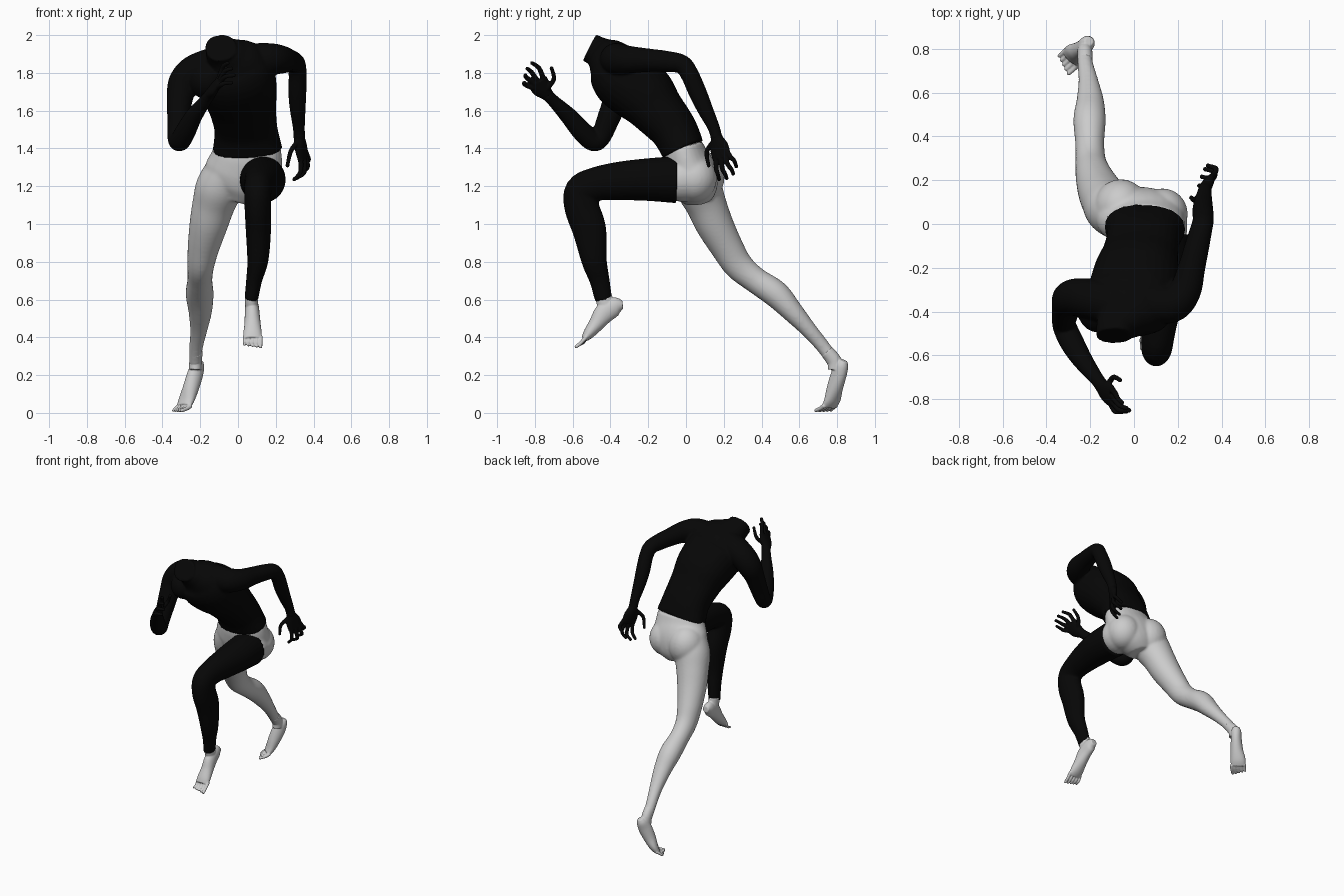
import bpy, bmesh, math
from mathutils import Vector as V


def catmull(rows, steps=5):
    out = []
    n = len(rows)
    for i in range(n - 1):
        p = [rows[max(i - 1, 0)], rows[i], rows[i + 1], rows[min(i + 2, n - 1)]]
        for s in range(steps):
            t = s / steps
            out.append([0.5 * (2 * b + (c - a) * t + (2 * a - 5 * b + 4 * c - d) * t * t
                               + (3 * b - a - 3 * c + d) * t ** 3) for a, b, c, d in zip(*p)])
    return out + [list(rows[-1])]


def loft(bm, rows, side=(1, 0, 0), power=1.0, seg=28):
    """Closed tube through rows of (x, y, z, half width, half depth)."""
    rows = catmull([r if len(r) == 5 else (*r, r[3]) for r in rows])
    pts = [V(r[:3]) for r in rows]
    side, rings = V(side), []
    for i, r in enumerate(rows):
        t = (pts[min(i + 1, len(pts) - 1)] - pts[max(i - 1, 0)]).normalized()
        side = (side - t * side.dot(t)).normalized()
        up = t.cross(side)
        ring = []
        for k in range(seg):
            a = 2 * math.pi * k / seg
            c, s = math.cos(a), math.sin(a)
            c, s = math.copysign(abs(c) ** power, c), math.copysign(abs(s) ** power, s)
            ring.append(bm.verts.new(pts[i] + side * c * r[3] + up * s * r[4]))
        rings.append(ring)
    for a, b in zip(rings, rings[1:]):
        for k in range(seg):
            j = (k + 1) % seg
            bm.faces.new((a[k], a[j], b[j], b[k]))
    bm.faces.new(rings[0][::-1])
    bm.faces.new(rings[-1])


def ball(bm, c, r):
    n = bmesh.ops.create_uvsphere(bm, u_segments=24, v_segments=16, radius=1)
    for v in n["verts"]:
        v.co = V([v.co[i] * r[i] + c[i] for i in range(3)])


def digit(bm, pts, r):
    """Finger or toe with a rounded tip."""
    loft(bm, [(*p, r * (1 - 0.1 * i)) for i, p in enumerate(pts)], side=(0.6, 0.5, 0.3), seg=12)
    ball(bm, pts[-1], (r * 0.75,) * 3)


def finish(name, bm, mat=None, voxel=0.008, smooth=3):
    bmesh.ops.recalc_face_normals(bm, faces=bm.faces)
    me = bpy.data.meshes.new(name)
    bm.to_mesh(me)
    bm.free()
    ob = bpy.data.objects.new(name, me)
    bpy.context.collection.objects.link(ob)
    bpy.context.view_layer.objects.active = ob
    ob.select_set(True)
    m = ob.modifiers.new("fuse", 'REMESH')
    m.mode, m.voxel_size, m.use_smooth_shade = 'VOXEL', voxel, True
    s = ob.modifiers.new("soften", 'SMOOTH')
    s.factor, s.iterations = 0.5, smooth
    for n in ("fuse", "soften"):
        bpy.ops.object.modifier_apply(modifier=n)
    if mat:
        ob.data.materials.clear()
        ob.data.materials.append(mat)
    ob.select_set(False)


black = bpy.data.materials.new("black_fabric")
black.diffuse_color = (0.002, 0.002, 0.002, 1)

# Torso, leaning forward to the cut neck
bm = bmesh.new()
loft(bm, [(.05, -.015, 1.395, .185, .115), (.042, -.067, 1.50, .167, .125), (.028, -.15, 1.60, .175, .143),
          (.012, -.228, 1.69, .195, .168), (-.01, -.34, 1.78, .205, .168), (-.035, -.395, 1.85, .18, .13),
          (-.065, -.44, 1.89, .12, .095), (-.087, -.475, 1.915, .086, .08), (-.09, -.511, 1.934, .082, .077)],
     side=(1, -.04, .06), power=.88)
ball(bm, (-.165, -.385, 1.76), (.095, .11, .10))
# Left arm, swung back
loft(bm, [(.04, -.36, 1.86, .095), (.12, -.37, 1.87, .088), (.185, -.36, 1.873, .083), (.235, -.30, 1.87, .073),
          (.263, -.2, 1.867, .062), (.288, -.1, 1.86, .056), (.308, -.02, 1.845, .05), (.316, .02, 1.79, .048),
          (.314, .06, 1.70, .048), (.316, .10, 1.61, .042), (.322, .147, 1.51, .032), (.325, .163, 1.45, .031)],
     side=(0, 0, 1))
# Right arm, bent forward
loft(bm, [(-.08, -.37, 1.85, .095), (-.16, -.35, 1.83, .095), (-.24, -.335, 1.80, .088), (-.29, -.34, 1.74, .082),
          (-.308, -.37, 1.66, .068), (-.315, -.41, 1.56, .06), (-.32, -.45, 1.465, .054), (-.308, -.49, 1.44, .055),
          (-.278, -.55, 1.49, .054), (-.235, -.62, 1.57, .046), (-.175, -.70, 1.65, .033), (-.145, -.74, 1.69, .031)],
     side=(0, 0, 1))
finish("shirt", bm, black)

# Hands: palm, four fingers and a thumb each
bm = bmesh.new()
loft(bm, [(.325, .155, 1.48, .031, .03), (.325, .163, 1.455, .033, .029), (.332, .175, 1.41, .053, .026),
          (.345, .19, 1.35, .055, .018)], side=(.4, .85, .2))
for f in [[(.35, .21, 1.40), (.37, .235, 1.355), (.372, .255, 1.335), (.337, .266, 1.305)],
          [(.35, .20, 1.38), (.368, .22, 1.318), (.362, .24, 1.29), (.325, .25, 1.266)],
          [(.345, .18, 1.37), (.353, .192, 1.295), (.345, .207, 1.265), (.31, .215, 1.243)],
          [(.33, .16, 1.37), (.333, .16, 1.295), (.325, .168, 1.265), (.298, .175, 1.237)],
          [(.32, .15, 1.44), (.285, .115, 1.395), (.272, .11, 1.36), (.262, .12, 1.31)]]:
    digit(bm, f, .0145)
finish("left_hand", bm, black, .0045)
bm = bmesh.new()
loft(bm, [(-.165, -.715, 1.665, .031, .03), (-.15, -.735, 1.685, .034, .029), (-.127, -.765, 1.717, .052, .026),
          (-.10, -.787, 1.758, .055, .018)], side=(.2, .75, .6))
for f in [[(-.10, -.755, 1.77), (-.085, -.775, 1.82), (-.075, -.795, 1.84), (-.055, -.815, 1.852)],
          [(-.10, -.785, 1.755), (-.077, -.815, 1.80), (-.062, -.83, 1.815), (-.035, -.84, 1.823)],
          [(-.105, -.80, 1.74), (-.077, -.84, 1.772), (-.06, -.85, 1.783), (-.022, -.85, 1.787)],
          [(-.11, -.81, 1.72), (-.09, -.85, 1.737), (-.075, -.857, 1.745), (-.035, -.855, 1.748)],
          [(-.13, -.75, 1.70), (-.10, -.705, 1.755), (-.085, -.70, 1.785), (-.064, -.712, 1.825)]]:
    digit(bm, f, .0145)
finish("right_hand", bm, black, .0045)

# Raised left leg in a long sleeve
bm = bmesh.new()
loft(bm, [(.13, -.05, 1.235, .122, .125), (.132, -.2, 1.235, .117, .113), (.125, -.35, 1.228, .097, .102),
          (.113, -.47, 1.213, .08, .09), (.105, -.553, 1.175, .072, .088), (.105, -.552, 1.09, .07, .092),
          (.108, -.512, .97, .067, .09), (.105, -.487, .81, .056, .068), (.085, -.457, .70, .042, .053),
          (.07, -.437, .60, .036, .046)])
finish("left_leg_sleeve", bm, black)

# Left foot, toes hanging down
bm = bmesh.new()
loft(bm, [(.072, -.335, .572, .022, .022), (.073, -.375, .565, .035, .05), (.075, -.43, .53, .039, .055),
          (.077, -.475, .47, .043, .041), (.077, -.515, .42, .049, .03), (.077, -.538, .392, .046, .018)])
loft(bm, [(.07, -.437, .63, .034, .043), (.071, -.43, .59, .034, .045), (.074, -.41, .54, .034, .045)])
for i in range(5):
    x, k = .034 + .0215 * (4 - i), i * .003
    digit(bm, [(x, -.525, .405), (x, -.555 + k, .372), (x, -.582 + k, .35 + k)], .0115 - .0005 * i)
finish("left_foot", bm, None, .0042)

# Bare pelvis and trailing right leg
bm = bmesh.new()
loft(bm, [(.05, -.015, 1.42, .176, .102), (.045, 0, 1.35, .19, .12), (.03, .03, 1.27, .207, .132),
          (.01, .05, 1.19, .172, .12), (-.01, .06, 1.125, .09, .08)])
ball(bm, (.13, .045, 1.24), (.116, .118, .125))
ball(bm, (-.06, .075, 1.25), (.125, .13, .14))
loft(bm, [(.13, .03, 1.235, .11, .115), (.13, -.03, 1.235, .113, .117), (.13, -.1, 1.235, .10, .10)])
loft(bm, [(-.06, .04, 1.28, .115, .12), (-.10, .07, 1.19, .125, .122), (-.13, .108, 1.10, .113, .108),
          (-.155, .15, 1.0, .102, .10), (-.182, .215, .88, .085, .087), (-.197, .278, .78, .071, .078),
          (-.202, .365, .705, .066, .069), (-.203, .475, .63, .074, .072), (-.20, .56, .54, .063, .058),
          (-.208, .65, .44, .046, .043), (-.222, .73, .345, .036, .037), (-.226, .79, .26, .034, .037)])
finish("pelvis_and_right_leg", bm, None, .008, 12)

# Right foot, pushing off the ball
bm = bmesh.new()
loft(bm, [(-.222, .745, .325, .034, .036), (-.224, .785, .275, .034, .039), (-.226, .79, .23, .034, .04)])
loft(bm, [(-.205, .835, .277, .021, .022), (-.213, .825, .25, .034, .037), (-.228, .808, .20, .037, .046),
          (-.25, .788, .13, .043, .042), (-.272, .775, .07, .051, .032), (-.286, .758, .035, .05, .022)],
     side=(.68, -.73, 0))
for i in range(5):
    t = 1 - i / 2
    o = V((.68, -.73, 0)) * t * .044
    e = V((-.7, -.65, 0)) * (.012 * t)
    digit(bm, [V((-.28, .765, .04)) + o, V((-.299, .745, .024)) + o, V((-.32, .727, .0125)) + o + e],
          .0125 - .0005 * i)
finish("right_foot", bm, None, .0042)
